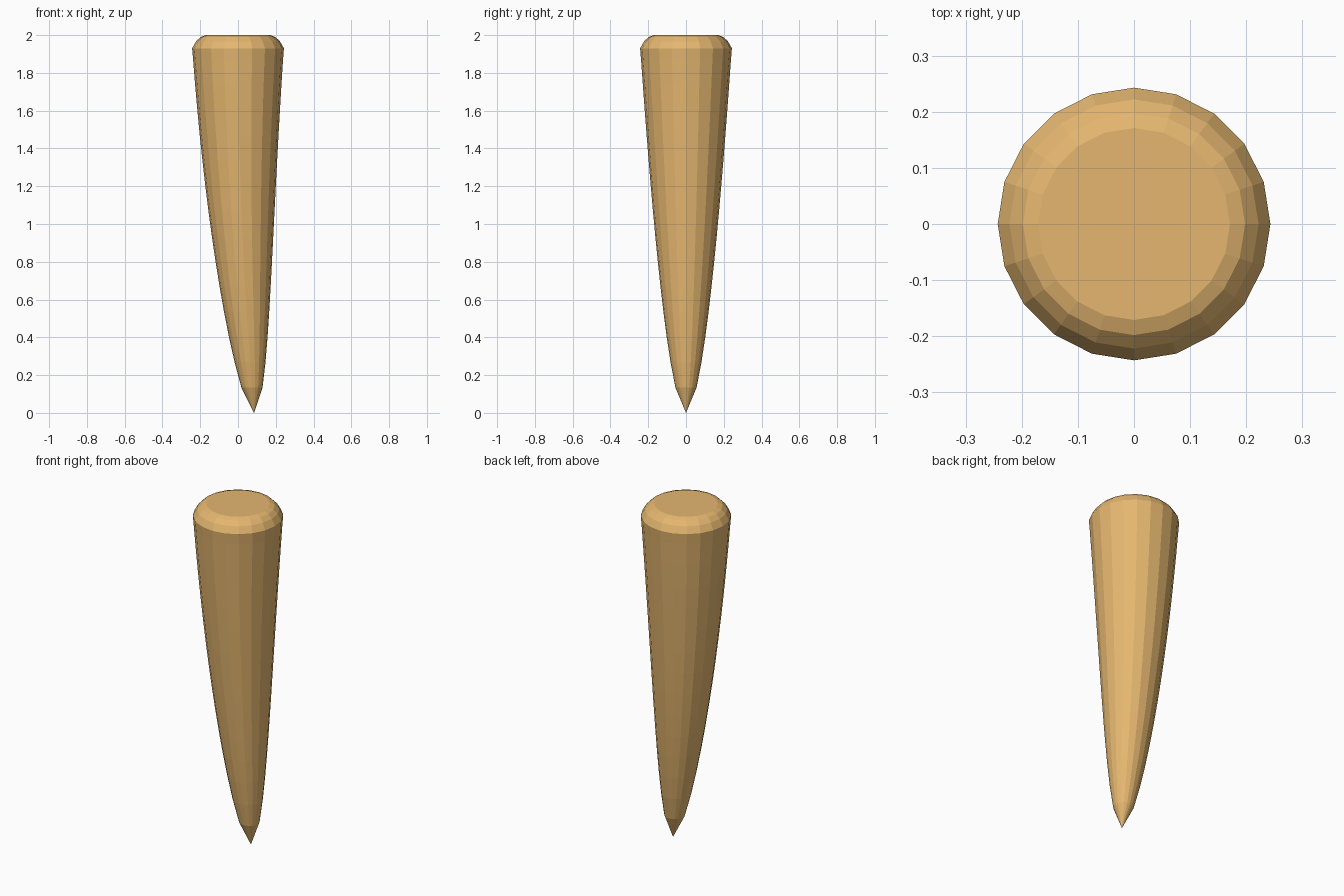
import bpy, bmesh
from math import cos, sin, pi

if "Cube" in bpy.data.objects:
    bpy.data.objects.remove(bpy.data.objects["Cube"])

SIDES = 20
HEIGHT = 2.0
STEPS = 15

# Profile: (height, radius) rings that swell from the tip, then a rounded rim
profile = []
for i in range(1, STEPS):
    z = HEIGHT * i / STEPS
    profile.append((z, 0.247 * (z / HEIGHT) ** 0.55))
profile += [(1.93, 0.243), (1.967, 0.222), (1.99, 0.198), (2.0, 0.171)]


def bend(z):
    """Sideways drift of the axis, strongest at the tip."""
    return 0.085 * (1 - z / HEIGHT) ** 2


bm = bmesh.new()

# Pointed tip
tip = bm.verts.new((bend(0), 0, 0))

# Rings of the curved body and rim
rings = []
for z, r in profile:
    rings.append([bm.verts.new((bend(z) + r * cos(2 * pi * k / SIDES),
                                r * sin(2 * pi * k / SIDES), z))
                  for k in range(SIDES)])

for k in range(SIDES):
    n = (k + 1) % SIDES
    bm.faces.new((tip, rings[0][n], rings[0][k]))
    for a, b in zip(rings, rings[1:]):
        bm.faces.new((a[k], a[n], b[n], b[k]))

# Flat top cap
bm.faces.new(rings[-1])
bmesh.ops.recalc_face_normals(bm, faces=bm.faces[:])

mesh = bpy.data.meshes.new("curved_spike")
bm.to_mesh(mesh)
bm.free()
spike = bpy.data.objects.new("curved_spike", mesh)
bpy.context.collection.objects.link(spike)

# Warm tan colour
mat = bpy.data.materials.new("tan")
mat.diffuse_color = (0.78, 0.47, 0.16, 1)
mat.use_nodes = True
mat.node_tree.nodes["Principled BSDF"].inputs["Base Color"].default_value = mat.diffuse_color
mesh.materials.append(mat)
